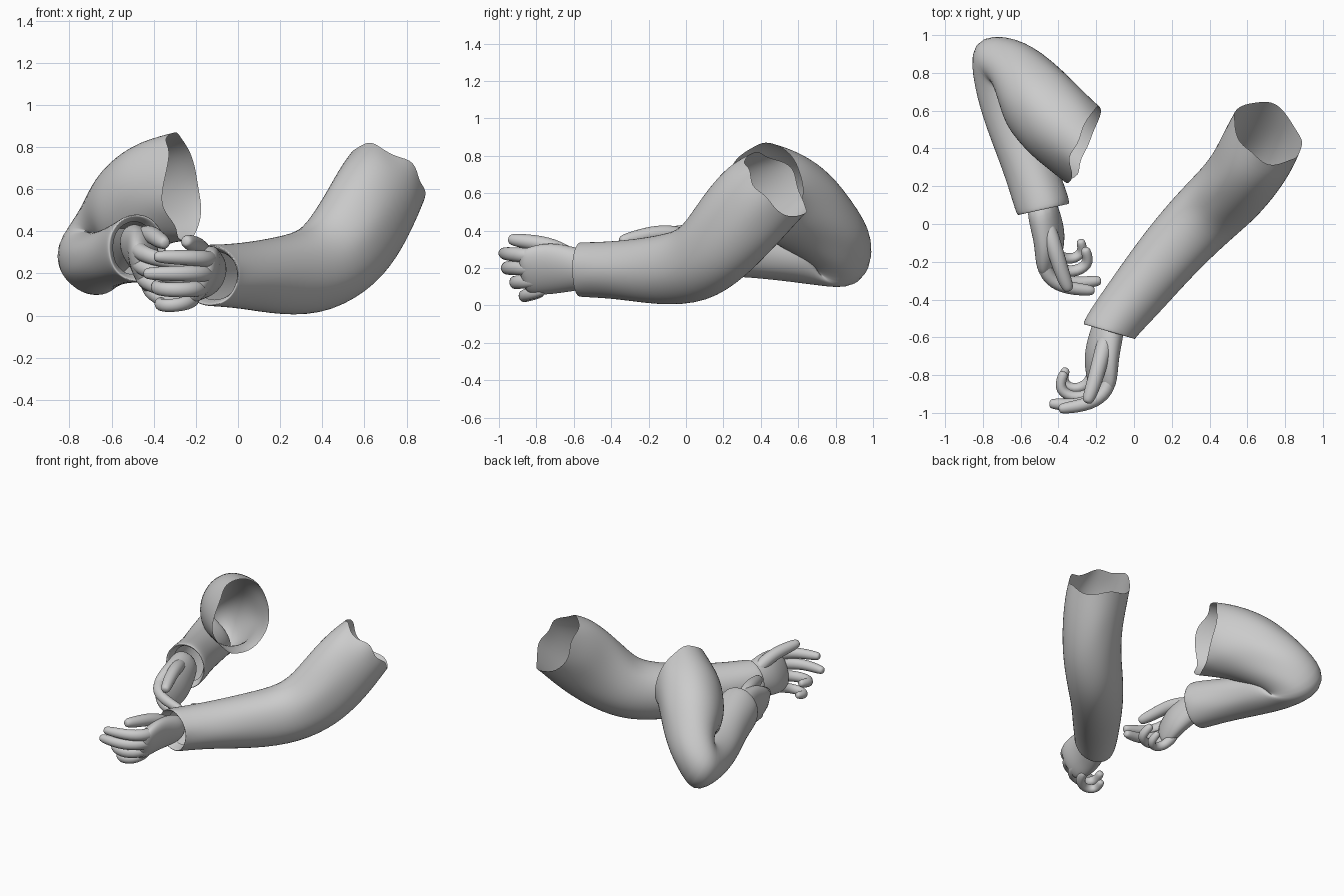
import bpy, bmesh, math, random
from mathutils import Vector, Matrix

random.seed(4)
if "Cube" in bpy.data.objects:
    bpy.data.objects.remove(bpy.data.objects["Cube"])

grey = bpy.data.materials.new("plain_grey")
grey.use_nodes = True
COLOUR = (0.6, 0.6, 0.6, 1)
grey.diffuse_color = COLOUR
grey.node_tree.nodes["Principled BSDF"].inputs["Base Color"].default_value = COLOUR


def loft(bm, rings, sides=16, tilt=0, lump=0, ragged=0, capped=False):
    """Skin elliptical rings (centre, side radius, upright radius, optional facing) along a path."""
    centres = [Vector(r[0]) for r in rings]
    last = len(rings) - 1
    loops = []
    for i, (c, a, b, *facing) in enumerate(rings):
        t = Vector(facing[0]) if facing else centres[min(i + 1, last)] - centres[max(i - 1, 0)]
        t.normalize()
        side = t.cross(Vector((0, 0, 1))).normalized()
        up = side.cross(t)
        turn = Matrix.Rotation(tilt, 3, t)
        side, up = turn @ side, turn @ up
        loop = []
        for k in range(sides):
            ang = math.tau * k / sides
            f = 1 + random.uniform(-lump, lump)
            p = centres[i] + (side * a * math.cos(ang) + up * b * math.sin(ang)) * f
            if i == last:
                p += t * random.uniform(-ragged, ragged)
            loop.append(bm.verts.new(p))
        loops.append(loop)
    for l0, l1 in zip(loops, loops[1:]):
        for k in range(sides):
            j = (k + 1) % sides
            bm.faces.new((l0[k], l0[j], l1[j], l1[k]))
    if capped:
        bm.faces.new(loops[0][::-1])
        bm.faces.new(loops[-1])


def finish(bm, name, levels=2):
    bmesh.ops.recalc_face_normals(bm, faces=bm.faces)
    mesh = bpy.data.meshes.new(name)
    bm.to_mesh(mesh)
    bm.free()
    mesh.materials.append(grey)
    for p in mesh.polygons:
        p.use_smooth = True
    ob = bpy.data.objects.new(name, mesh)
    bpy.context.collection.objects.link(ob)
    mod = ob.modifiers.new("smooth", 'SUBSURF')
    mod.levels = mod.render_levels = levels
    return ob


def sleeve(name, rings):
    bm = bmesh.new()
    loft(bm, rings, lump=0.03, ragged=0.035)
    return finish(bm, name)


# Left sleeve: turned-in hem, forearm, bent elbow, ragged shoulder opening
LEFT_HEM = (0.28, 1, 0)
sleeve("left_sleeve", [
    ((-0.11, -0.51, 0.19), 0.12, 0.12, LEFT_HEM),
    ((-0.13, -0.565, 0.19), 0.13, 0.135, LEFT_HEM),
    ((-0.135, -0.575, 0.19), 0.145, 0.15, LEFT_HEM),
    ((-0.12, -0.54, 0.19), 0.15, 0.15, (0.4, 1, 0)),
    ((0.02, -0.36, 0.19), 0.16, 0.155),
    ((0.20, -0.14, 0.185), 0.18, 0.19),
    ((0.38, 0.05, 0.21), 0.195, 0.215),
    ((0.51, 0.17, 0.315), 0.20, 0.235),
    ((0.60, 0.28, 0.455), 0.205, 0.25),
    ((0.66, 0.39, 0.57), 0.21, 0.245),
    ((0.705, 0.49, 0.65), 0.205, 0.22, (0.42, 0.55, 0.55)),
])

# Right sleeve: hem, forearm, sharply folded elbow, upper arm, wide shoulder opening
RIGHT_HEM = (-0.22, 1, 0)
sleeve("right_sleeve", [
    ((-0.49, 0.13, 0.32), 0.11, 0.13, RIGHT_HEM),
    ((-0.48, 0.08, 0.32), 0.13, 0.15, RIGHT_HEM),
    ((-0.48, 0.07, 0.32), 0.145, 0.165, RIGHT_HEM),
    ((-0.49, 0.12, 0.32), 0.15, 0.165, RIGHT_HEM),
    ((-0.56, 0.32, 0.29), 0.14, 0.145),
    ((-0.63, 0.53, 0.265), 0.155, 0.14),
    ((-0.685, 0.70, 0.25), 0.165, 0.15, (0.1, 0.97, 0.15)),
    ((-0.73, 0.84, 0.24), 0.22, 0.18, (0.655, 0.573, 0.49)),
    ((-0.64, 0.78, 0.36), 0.22, 0.20, (0.83, -0.05, 0.55)),
    ((-0.56, 0.69, 0.46), 0.225, 0.23, (0.8, -0.38, 0.45)),
    ((-0.48, 0.61, 0.54), 0.225, 0.25, (0.78, -0.52, 0.36)),
    ((-0.38, 0.51, 0.59), 0.225, 0.26),
    ((-0.28, 0.42, 0.61), 0.225, 0.265, (0.92, -0.32, 0.12)),
])

# Hand shape: paths of the thumb and fingers with their thickness
DIGITS = [
    (0.044, [(-0.14, -0.58, 0.24), (-0.175, -0.71, 0.32), (-0.21, -0.84, 0.34), (-0.25, -0.95, 0.355)]),
    (0.040, [(-0.12, -0.76, 0.26), (-0.14, -0.89, 0.27), (-0.23, -0.955, 0.275), (-0.40, -0.98, 0.28)]),
    (0.040, [(-0.13, -0.77, 0.20), (-0.16, -0.90, 0.20), (-0.28, -0.965, 0.20), (-0.45, -0.95, 0.20)]),
    (0.038, [(-0.16, -0.76, 0.14), (-0.19, -0.89, 0.125), (-0.31, -0.93, 0.12), (-0.40, -0.88, 0.13), (-0.37, -0.78, 0.15)]),
    (0.034, [(-0.20, -0.74, 0.09), (-0.23, -0.85, 0.06), (-0.32, -0.88, 0.045), (-0.38, -0.84, 0.05), (-0.36, -0.76, 0.07)]),
]
WRIST = Vector((-0.15, -0.57, 0.19))


def hand(name, placement):
    bm = bmesh.new()
    # Palm, leaning so the little finger side sits further inward
    loft(bm, [
        ((-0.12, -0.48, 0.19), 0.08, 0.10),
        ((-0.15, -0.60, 0.195), 0.085, 0.13),
        ((-0.175, -0.71, 0.20), 0.08, 0.155),
        ((-0.17, -0.82, 0.185), 0.065, 0.15),
        ((-0.175, -0.89, 0.175), 0.04, 0.12),
    ], sides=12, tilt=math.radians(-25), capped=True)
    for r, path in DIGITS:
        pts = [Vector(p) for p in path]
        tip = pts[-1] + (pts[-2] - pts[-1]).normalized() * r * 0.6
        rings = [(p, r * (1.15 - 0.07 * i), r * (1.15 - 0.07 * i)) for i, p in enumerate(pts[:-1])]
        rings += [(tip, r * 0.85, r * 0.85), (pts[-1], r * 0.5, r * 0.5)]
        loft(bm, rings, sides=8, capped=True)
    bm.transform(placement @ Matrix.Translation(-WRIST))
    return finish(bm, name)


hand("left_hand", Matrix.Translation(WRIST))
hand("right_hand", Matrix.Translation((-0.47, 0.05, 0.32))
     @ Matrix.Rotation(math.radians(18), 4, 'X') @ Matrix.Rotation(math.radians(10), 4, 'Y')
     @ Matrix.Scale(-1, 4, (1, 0, 0)))
